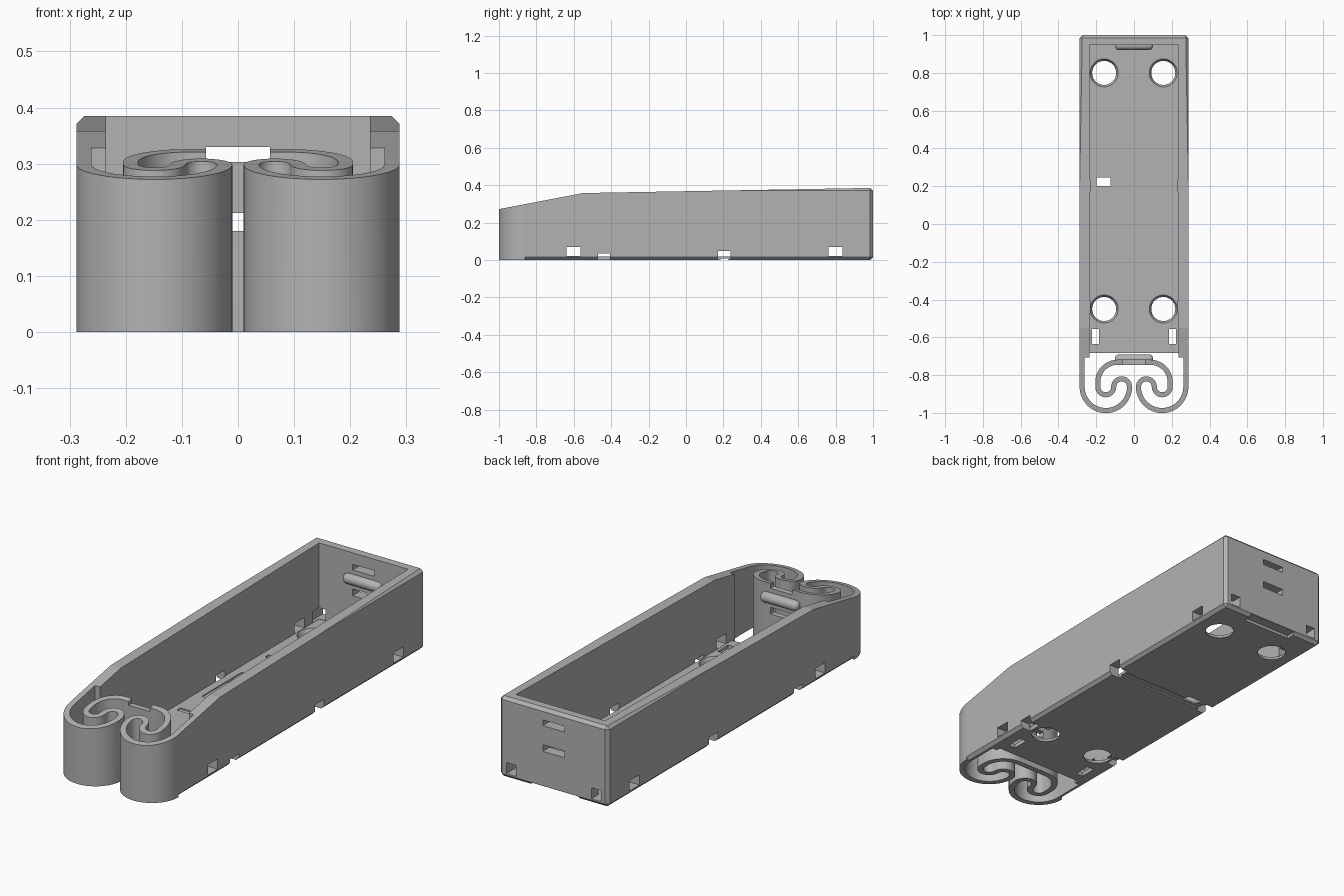
import bpy, bmesh, math
from mathutils import Matrix, Vector

cube = bpy.data.objects.get("Cube")
if cube:
    bpy.data.objects.remove(cube, do_unlink=True)

grey = bpy.data.materials.new("plain grey plastic")
grey.use_nodes = True
grey.diffuse_color = (0.45, 0.45, 0.45, 1)
grey.node_tree.nodes["Principled BSDF"].inputs["Base Color"].default_value = (0.45, 0.45, 0.45, 1)


def finish(name, bm):
    bmesh.ops.recalc_face_normals(bm, faces=bm.faces)
    mesh = bpy.data.meshes.new(name)
    bm.to_mesh(mesh)
    bm.free()
    mesh.materials.append(grey)
    ob = bpy.data.objects.new(name, mesh)
    bpy.context.collection.objects.link(ob)
    return ob


def box(name, x, y, z, bevel=0):
    bm = bmesh.new()
    size = [b - a for a, b in (x, y, z)]
    mid = [(a + b) / 2 for a, b in (x, y, z)]
    bmesh.ops.create_cube(bm, size=1, matrix=Matrix.Translation(mid) @ Matrix.Diagonal((*size, 1)))
    if bevel:
        bmesh.ops.bevel(bm, geom=bm.edges[:], offset=bevel, segments=1, affect='EDGES')
    return finish(name, bm)


def cone(name, pos, r1, r2, depth, rot=None, rounded=0):
    bm = bmesh.new()
    matrix = Matrix.Translation(pos) @ (rot or Matrix())
    bmesh.ops.create_cone(bm, cap_ends=True, segments=32, radius1=r1, radius2=r2, depth=depth, matrix=matrix)
    if rounded:
        rims = [e for e in bm.edges if any(len(f.verts) > 4 for f in e.link_faces)]
        bmesh.ops.bevel(bm, geom=rims, offset=rounded, segments=4, profile=0.5, affect='EDGES')
    return finish(name, bm)


def prism(name, points, direction):
    bm = bmesh.new()
    face = bm.faces.new([bm.verts.new(p) for p in points])
    out = bmesh.ops.extrude_face_region(bm, geom=[face])
    verts = [v for v in out["geom"] if isinstance(v, bmesh.types.BMVert)]
    bmesh.ops.translate(bm, verts=verts, vec=direction)
    return finish(name, bm)


def cut(ob, cutter):
    mod = ob.modifiers.new("cut", 'BOOLEAN')
    mod.operation, mod.solver, mod.object = 'DIFFERENCE', 'EXACT', cutter
    bpy.context.view_layer.objects.active = ob
    bpy.ops.object.modifier_apply(modifier=mod.name)
    bpy.data.objects.remove(cutter, do_unlink=True)


def smooth(ob):
    bpy.ops.object.select_all(action='DESELECT')
    ob.select_set(True)
    bpy.context.view_layer.objects.active = ob
    bpy.ops.object.shade_smooth_by_angle(angle=math.radians(30))


def slope_top(ob):
    profile = [(-1.2, 0.234), (-0.55, 0.358), (0.97, 0.385), (1.1, 0.385), (1.1, 0.6), (-1.2, 0.6)]
    cut(ob, prism("top_cutter", [(-0.5, y, z) for y, z in profile], (1, 0, 0)))


FLOOR = 0.02
W = 0.288

# Chamfered tray body, hollowed out, open at the front
tray = box("tray", (-W, W), (-1.2, 1), (0, 0.386), 0.015)
cut(tray, box("cutter", (-0.5, 0.5), (-1.5, -0.862), (-1, 1)))
cut(tray, box("cutter", (-0.235, 0.235), (-0.685, 0.948), (FLOOR, 1)))
cut(tray, box("cutter", (-0.235, 0.235), (-0.9, -0.684), (-1, 1)))
cut(tray, box("cutter", (-0.261, 0.261), (-0.9, -0.706), (-1, 1)))
slope_top(tray)

# Round countersunk holes in the floor
for x in (-0.158, 0.155):
    for y in (-0.45, 0.8):
        cut(tray, cone("cutter", (x, y, FLOOR / 2), 0.061, 0.077, FLOOR + 0.01))

# Side windows, wire notches and rear windows
for y in (-0.602, 0.8):
    cut(tray, box("cutter", (-0.4, 0.4), (y - 0.037, y + 0.037), (FLOOR + 0.001, 0.07)))
for s in (-1, 1):
    def side(a, b, y, z):
        cut(tray, box("cutter", sorted((s * a, s * b)), y, z))
    side(0.185, 0.222, (-0.635, -0.555), (-0.1, 0.04))
    side(0.232, 0.4, (0.17, 0.238), (-0.1, 0.048))
    side(0.232, 0.4, (-0.47, -0.405), (-0.1, 0.034))
    side(0.2, 0.25, (0.9, 1.1), (FLOOR + 0.002, 0.075))

# Wire hole, underside groove and rear bottom relief
cut(tray, box("cutter", (-0.198, -0.125), (0.2, 0.245), (-0.1, 0.1)))
cut(tray, box("cutter", (-0.4, 0.4), (0.185, 0.225), (-0.1, 0.007)))
cut(tray, box("cutter", (-0.13, 0.13), (0.95, 1.1), (-0.1, 0.014)))

# Shallow cell outline and polarity marks sunk in the floor
mark = (FLOOR - 0.005, 0.1)
cut(tray, box("cutter", (-0.198, -0.09), (0.01, 0.31), mark))
cut(tray, box("cutter", (-0.17, -0.12), (0.3, 0.375), mark))
cut(tray, box("cutter", (-0.205, -0.085), (-0.168, -0.142), mark))
cut(tray, box("cutter", (-0.205, -0.085), (0.497, 0.523), mark))
cut(tray, box("cutter", (-0.158, -0.132), (0.45, 0.57), mark))

# Contact slots through the rear wall
SLOTS = ((0.18, 0.212), (0.303, 0.33))
for z in SLOTS:
    cut(tray, box("cutter", (-0.057, 0.057), (0.9, 1.1), z))


# Curled spring: one continuous ribbon, mirrored left to right
def arc(cx, cy, r, a0, a1, n):
    angles = [math.radians(a0 + (a1 - a0) * i / n) for i in range(n + 1)]
    return [Vector((cx + r * math.cos(a), cy + r * math.sin(a))) for a in angles]


Y = -0.862
half = arc(-0.149, Y, 0.1255, 180, 360, 32)
half += arc(-0.0655, Y, 0.042, 0, 180, 16)[1:]
half += arc(-0.1495, Y, 0.042, 0, -180, 16)[1:]
half += arc(-0.0865, -0.837, 0.105, 180, 90, 16)
path = half + [Vector((-p.x, p.y)) for p in reversed(half)]

left, right = [], []
for i, p in enumerate(path):
    t = (path[min(i + 1, len(path) - 1)] - path[max(i - 1, 0)]).normalized()
    if i in (0, len(path) - 1):
        t = Vector((0, -1 if i == 0 else 1))
    n = Vector((-t.y, t.x)) * 0.0135
    left.append((*(p + n), 0))
    right.append((*(p - n), 0))
spring = prism("curled_spring", left + right[::-1], (0, 0, 0.4))
slope_top(spring)
for z in (SLOTS[0], (SLOTS[1][0], 0.5)):
    cut(spring, box("cutter", (-0.057, 0.057), (-0.77, -0.7), z))
smooth(spring)

# Rounded contact bars between the slots
along_x = Matrix.Rotation(math.pi / 2, 4, 'Y')
for name, y in (("rear_contact_bar", 0.946), ("front_contact_bar", -0.715)):
    smooth(cone(name, (0, y, 0.258), 0.025, 0.025, 0.2, along_x, 0.02))
